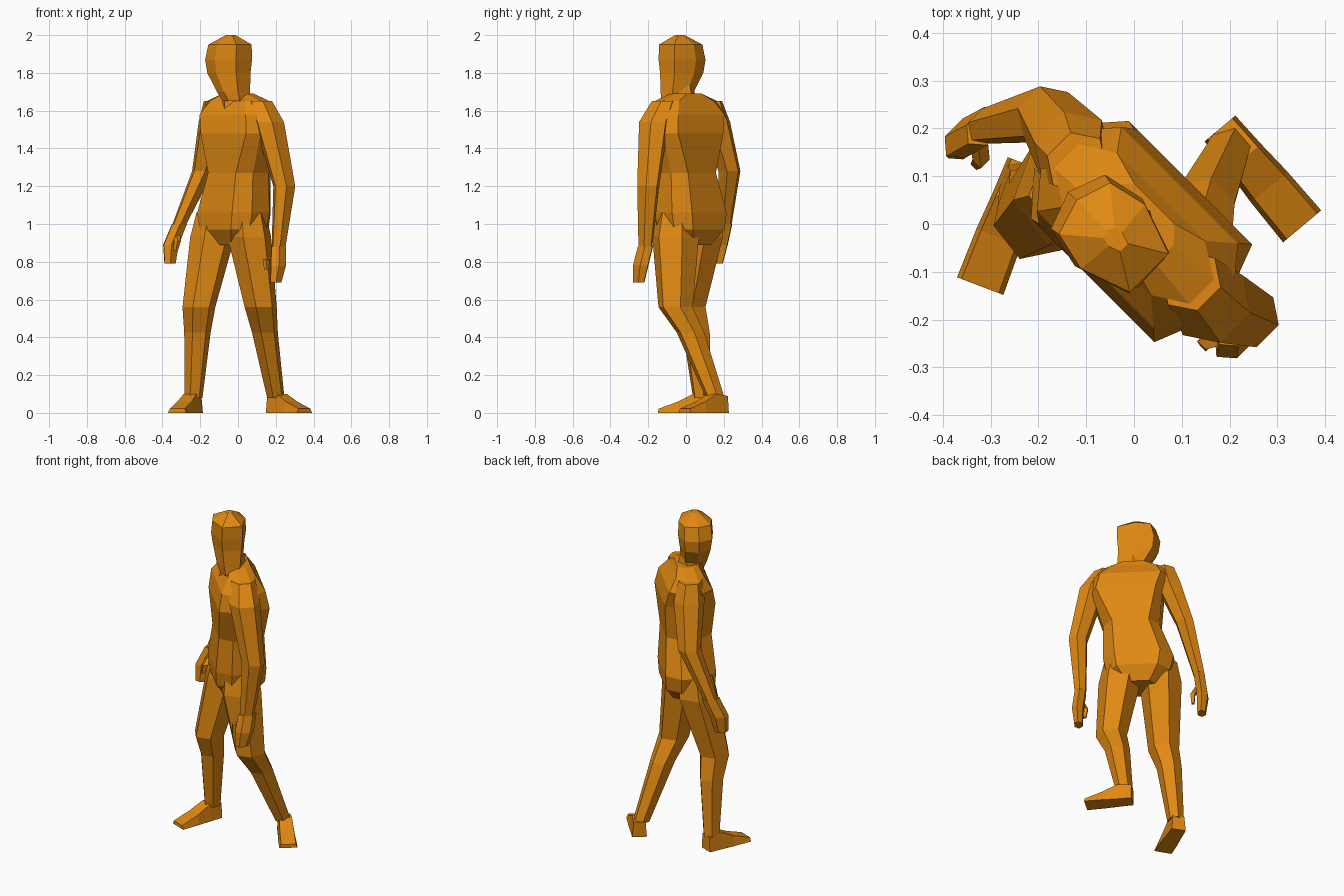
import bpy, bmesh
from math import sin, cos, pi, radians
from mathutils import Vector

default_cube = bpy.data.objects.get("Cube")
if default_cube:
    bpy.data.objects.remove(default_cube)

orange = bpy.data.materials.new("orange")
orange.use_nodes = True
orange.diffuse_color = (.75, .25, .006, 1)
shader = orange.node_tree.nodes["Principled BSDF"]
shader.inputs["Base Color"].default_value = orange.diffuse_color

BODY_YAW = radians(-45)   # shoulders and hips are turned to the figure's right
UP = Vector((0, 0, 1))


def loft(name, rings):
    """Skin a list of equal-length point rings and cap both ends."""
    bm = bmesh.new()
    loops = [[bm.verts.new(point) for point in ring] for ring in rings]
    count = len(loops[0])
    for lower, upper in zip(loops, loops[1:]):
        for i in range(count):
            j = (i + 1) % count
            bm.faces.new((lower[i], lower[j], upper[j], upper[i]))
    bm.faces.new(loops[0][::-1])
    bm.faces.new(loops[-1])
    bmesh.ops.recalc_face_normals(bm, faces=bm.faces)
    mesh = bpy.data.meshes.new(name)
    bm.to_mesh(mesh)
    bm.free()
    mesh.materials.append(orange)
    part = bpy.data.objects.new(name, mesh)
    bpy.context.collection.objects.link(part)


def turned(side, back, z, yaw=BODY_YAW):
    """Body coordinates (towards its left, towards its back) to world."""
    return Vector((side * cos(yaw) - back * sin(yaw),
                   side * sin(yaw) + back * cos(yaw), z))


def limb(name, joints, radii, depth=1.0, sides=6, yaw=BODY_YAW):
    """Horizontal polygon rings around each joint, depth times as deep as wide."""
    rings = []
    for joint, radius in zip(joints, radii):
        angles = [2 * pi * (i + .5) / sides for i in range(sides)]
        rings.append([Vector(joint) + turned(radius * cos(angle),
                                             radius * depth * sin(angle), 0, yaw)
                      for angle in angles])
    loft(name, rings)


def torso_section(z, width, depth, shift=0, flat=.65):
    """Chamfered box; half sizes, and the flat share of the front and back."""
    quarter = [(width, depth * .45), (width * flat, depth)]
    half = quarter + [(-side, back) for side, back in reversed(quarter)]
    outline = half + [(-side, -back) for side, back in half]
    return [turned(side + shift, back, z) for side, back in outline]


def head_section(z, skull, face, width):
    """Seven-sided outline, pointed at the skull and flat at the face."""
    middle = (skull + face) / 2
    cheek = [(face, width * .6), (middle, width), (skull * .8, width * .8)]
    outline = cheek + [(skull, 0)]
    outline += [(side, -back) for side, back in reversed(cheek)]
    return [turned(side, back - .05, z) for side, back in outline]


# Torso from crotch to collar
loft("torso", [
    torso_section(z=.89, width=.1, depth=.09, shift=-.03),
    torso_section(z=.97, width=.18, depth=.14, shift=-.03),
    torso_section(z=1.06, width=.2, depth=.145, shift=-.03),
    torso_section(z=1.27, width=.16, depth=.13, shift=.01),
    torso_section(z=1.48, width=.2, depth=.145, shift=.035, flat=.85),
    torso_section(z=1.58, width=.23, depth=.125, shift=.01, flat=.75),
    torso_section(z=1.65, width=.2, depth=.08),
    torso_section(z=1.69, width=.09, depth=.06),
])

# Neck and head; the face looks over the left shoulder
limb("neck", joints=[(-.01, -.02, 1.6), (-.03, -.03, 1.8)], radii=[.085, .06])
loft("head", [
    head_section(z=1.65, skull=-.02, face=.1, width=.06),
    head_section(z=1.7, skull=-.06, face=.095, width=.075),
    head_section(z=1.8, skull=-.135, face=.09, width=.09),
    head_section(z=1.87, skull=-.145, face=.095, width=.1),
    head_section(z=1.95, skull=-.12, face=.095, width=.095),
    head_section(z=2, skull=-.03, face=.02, width=.02),
])


def arm(side, collar, shoulder, elbow, wrist):
    limb(side + "_arm", [collar, shoulder, elbow, wrist],
         radii=[.06, .077, .057, .036], depth=1.15)


def hand(side, wrist, knuckles, fingertips, thumb_joint, thumb_tip):
    """Palm with curled fingers, plus a thumb."""
    limb(side + "_hand", [wrist, knuckles, fingertips],
         radii=[.035, .036, .026], depth=1.5)
    thumb_root = Vector(wrist).lerp(Vector(knuckles), .4)
    limb(side + "_thumb", [thumb_root, thumb_joint, thumb_tip],
         radii=[.02, .018, .012], sides=4)


def leg(side, waist, hip, knee, ankle, yaw):
    shin = Vector(knee).lerp(Vector(ankle), .28) + Vector((0, .02, 0))
    limb(side + "_leg", [waist, hip, knee, shin, ankle],
         radii=[.1, .118, .087, .07, .047], depth=1.08, yaw=yaw)


def foot(side, heel, toe):
    """Wedge from heel to toe, tallest under the ankle."""
    start, end = Vector(heel), Vector(toe)
    across = (end - start).normalized().cross(UP)
    rings = []
    for along, half_width, height in [(0, .042, .09), (.3, .045, .1),
                                      (.6, .05, .06), (1, .052, .022)]:
        sole = start.lerp(end, along)
        edge = across * half_width
        instep = sole + UP * height
        rings.append([sole - edge, sole + edge,
                      instep + edge * .8, instep - edge * .8])
    loft(side + "_foot", rings)


# Left limbs: arm hanging forward, leg trailing
left_wrist = (.215, -.215, .88)
arm("left", collar=(.12, -.12, 1.65), shoulder=(.165, -.17, 1.54),
    elbow=(.245, -.2, 1.2), wrist=left_wrist)
hand("left", left_wrist, knuckles=(.213, -.24, .78), fingertips=(.2, -.25, .69),
     thumb_joint=(.15, -.245, .81), thumb_tip=(.15, -.255, .76))
leg("left", waist=(.05, -.05, 1.06), hip=(.06, -.055, .93),
    knee=(.12, -.055, .56), ankle=(.2, .155, .08), yaw=radians(-15))
foot("left", heel=(.18, .2, 0), toe=(.352, -.005, 0))

# Right limbs: arm swung back, leg leading
right_wrist = (-.31, .205, 1)
arm("right", collar=(-.12, .13, 1.65), shoulder=(-.13, .155, 1.54),
    elbow=(-.185, .23, 1.28), wrist=right_wrist)
hand("right", right_wrist, knuckles=(-.355, .18, .89), fingertips=(-.36, .165, .79),
     thumb_joint=(-.32, .135, .91), thumb_tip=(-.33, .125, .86))
leg("right", waist=(-.12, .08, 1.06), hip=(-.135, .075, .93),
    knee=(-.207, .015, .56), ankle=(-.235, .085, .08), yaw=radians(-20))
foot("right", heel=(-.225, .125, 0), toe=(-.322, -.13, 0))
